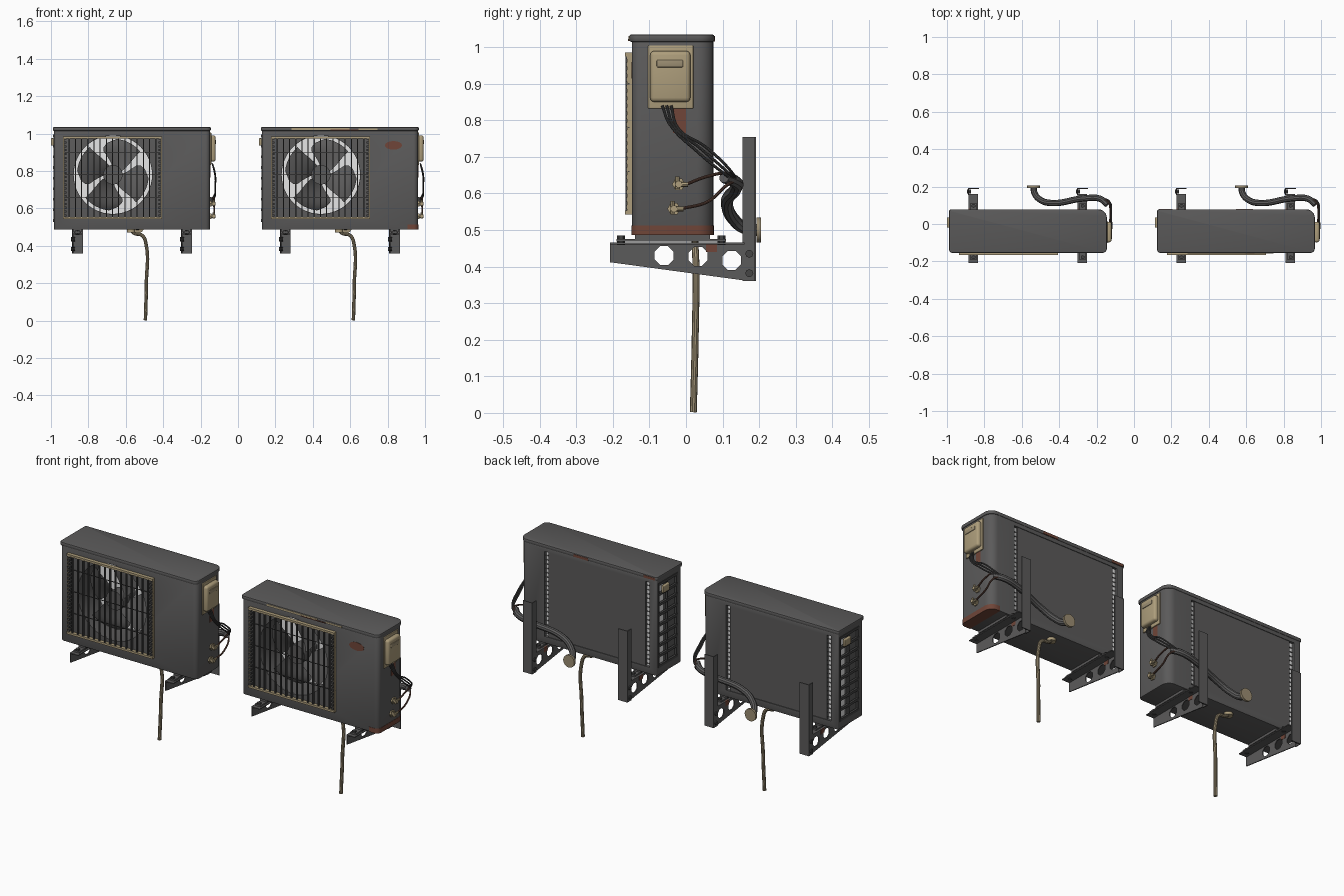
import bpy, bmesh, math
from mathutils import Matrix, Vector

if "Cube" in bpy.data.objects:
    bpy.data.objects.remove(bpy.data.objects["Cube"])

def mat(name, r, g, b):
    m = bpy.data.materials.new(name)
    m.diffuse_color = (r, g, b, 1)
    m.use_nodes = True
    m.node_tree.nodes["Principled BSDF"].inputs["Base Color"].default_value = m.diffuse_color
    return m

GREY = mat("casing_grey", 0.105, 0.103, 0.103)
DARK = mat("dark_grey", 0.06, 0.06, 0.06)
BEIGE = mat("faded_beige", 0.42, 0.34, 0.20)
RUST = mat("rust", 0.16, 0.06, 0.04)
FINS = mat("light_fins", 0.80, 0.80, 0.80)
COPPER = mat("aged_copper", 0.11, 0.055, 0.04)
PALE = mat("drain_beige", 0.33, 0.27, 0.17)
OX, TAG = 0.0, ""

def finish(ob, m, smooth=True):
    ob.data.materials.clear()
    ob.data.materials.append(m)
    bpy.ops.object.select_all(action='DESELECT')
    ob.select_set(True)
    bpy.context.view_layer.objects.active = ob
    if smooth:
        bpy.ops.object.shade_smooth_by_angle(angle=math.radians(35))
    return ob

def from_bm(name, bm, m, smooth=True):
    bmesh.ops.recalc_face_normals(bm, faces=bm.faces)
    me = bpy.data.meshes.new(name)
    bm.to_mesh(me)
    bm.free()
    ob = bpy.data.objects.new(TAG + name, me)
    bpy.context.collection.objects.link(ob)
    ob.location.x = OX
    return finish(ob, m, smooth)

def add_box(bm, x0, x1, y0, y1, z0, z1):
    M = Matrix.Translation(((x0+x1)/2, (y0+y1)/2, (z0+z1)/2)) @ Matrix.Diagonal((x1-x0, y1-y0, z1-z0, 1))
    return bmesh.ops.create_cube(bm, size=1, matrix=M)

def boxes(name, m, *bs, bevel=0):
    bm = bmesh.new()
    for b in bs:
        add_box(bm, *b)
    if bevel:
        bmesh.ops.bevel(bm, geom=bm.edges[:], offset=bevel, segments=3, profile=0.5, affect='EDGES')
    return from_bm(name, bm, m)

def add_cyl(bm, c, r, h, axis, n=16, r2=None):
    R = {'X': Matrix.Rotation(math.pi/2, 4, 'Y'), 'Y': Matrix.Rotation(math.pi/2, 4, 'X'), 'Z': Matrix()}[axis]
    bmesh.ops.create_cone(bm, cap_ends=True, segments=n, radius1=r, radius2=r if r2 is None else r2,
                          depth=h, matrix=Matrix.Translation(c) @ R)

def cyls(name, m, *cs):
    bm = bmesh.new()
    for c in cs:
        add_cyl(bm, *c)
    return from_bm(name, bm, m)

def rounded(x0, x1, y0, y1, rs):
    """Rounded rectangle; radii in order front-left, front-right, back-right, back-left."""
    pts = []
    for i, (cx, cy, sx, sy) in enumerate(((x0, y0, 1, 1), (x1, y0, -1, 1), (x1, y1, -1, -1), (x0, y1, 1, -1))):
        r = rs[i]
        for k in range(7):
            a = math.pi + i*math.pi/2 + k*math.pi/12
            pts.append((cx + sx*r + r*math.cos(a), cy + sy*r + r*math.sin(a)))
    return pts

def prism(name, pts, z0, z1, m, bevel=0):
    bm = bmesh.new()
    f = bm.faces.new([bm.verts.new((x, y, z0)) for x, y in pts])
    g = bmesh.ops.extrude_face_region(bm, geom=[f])
    bmesh.ops.translate(bm, verts=[v for v in g['geom'] if isinstance(v, bmesh.types.BMVert)], vec=(0, 0, z1-z0))
    if bevel:
        es = [e for e in bm.edges if abs(e.verts[0].co.z - e.verts[1].co.z) < 1e-6]
        bmesh.ops.bevel(bm, geom=es, offset=bevel, segments=2, profile=0.5, affect='EDGES')
    return from_bm(name, bm, m)

def to_mesh(ob, m):
    finish(ob, m, False)
    bpy.ops.object.convert(target='MESH')
    return finish(bpy.context.object, m)

def tube(name, pts, r, m):
    cu = bpy.data.curves.new(name, 'CURVE')
    cu.dimensions = '3D'
    cu.bevel_depth, cu.bevel_resolution, cu.resolution_u, cu.use_fill_caps = r, 3, 8, True
    s = cu.splines.new('BEZIER')
    s.bezier_points.add(len(pts)-1)
    for p, co in zip(s.bezier_points, pts):
        p.co = co
        p.handle_left_type = p.handle_right_type = 'AUTO'
    ob = bpy.data.objects.new(TAG + name, cu)
    bpy.context.collection.objects.link(ob)
    ob.location.x = OX
    return to_mesh(ob, m)

def side_plate(name, loops, x, t, m):
    """Flat plate in the YZ plane; later loops are holes."""
    cu = bpy.data.curves.new(name, 'CURVE')
    cu.dimensions, cu.fill_mode, cu.extrude = '2D', 'BOTH', t/2
    for lp in loops:
        s = cu.splines.new('POLY')
        s.points.add(len(lp)-1)
        for p, (u, v) in zip(s.points, lp):
            p.co = (u, v, 0, 1)
        s.use_cyclic_u = True
    ob = bpy.data.objects.new(TAG + name, cu)
    bpy.context.collection.objects.link(ob)
    ob.matrix_world = Matrix(((0, 0, 1, OX + x), (1, 0, 0, 0), (0, 1, 0, 0), (0, 0, 0, 1)))
    return to_mesh(ob, m)

def cut(ob, cutter):
    md = ob.modifiers.new("cut", 'BOOLEAN')
    md.operation, md.solver, md.object = 'DIFFERENCE', 'EXACT', cutter
    bpy.context.view_layer.objects.active = ob
    bpy.ops.object.modifier_apply(modifier=md.name)
    bpy.data.objects.remove(cutter)

def fan_blades(cx, cz, y):
    bm = bmesh.new()
    for b in range(4):
        grid = []
        for i in range(9):
            t = i/8
            r = 0.045 + 0.147*t
            start = math.radians(90*b + 20 + 42*t - 22*t*t)
            span = math.radians(74 - 30*max(0, t-0.6)**2/0.16)
            grid.append([bm.verts.new((cx + r*math.cos(start + span*k/8), y + 0.05*(k/8-0.5),
                                       cz + r*math.sin(start + span*k/8))) for k in range(9)])
        for i in range(8):
            for k in range(8):
                bm.faces.new((grid[i][k], grid[i+1][k], grid[i+1][k+1], grid[i][k+1]))
    return from_bm("fan_blades", bm, GREY)

def build_unit(x, tag, rusty):
    global OX, TAG
    OX, TAG = x, tag
    fx, fz = -0.102, 0.78
    # casing with fan opening, rear recess and left-side recess
    body = prism("casing", rounded(-0.418, 0.418, -0.148, 0.075, (0.02, 0.025, 0.045, 0.008)), 0.487, 1.02, GREY, 0.004)
    cut(body, cyls("cutter", GREY, ((fx, -0.08, fz), 0.21, 0.2, 'Y', 48)))
    cut(body, boxes("cutter", GREY, (-0.375, 0.268, 0.055, 0.2, 0.525, 0.995)))
    cut(body, boxes("cutter", GREY, (-0.5, -0.403, -0.105, 0.062, 0.53, 0.995)))
    finish(body, GREY)
    prism("lid", rounded(-0.422, 0.422, -0.155, 0.078, (0.02, 0.025, 0.045, 0.01)), 1.014, 1.035, GREY, 0.006)
    # light coil behind fan and at the back, grey rear panel
    cyls("front_coil", FINS, ((fx, 0.016, fz), 0.2095, 0.006, 'Y', 48))
    boxes("rear_coil", FINS, (-0.374, 0.267, 0.054, 0.062, 0.526, 0.994))
    boxes("rear_panel", GREY, (-0.348, 0.247, 0.062, 0.073, 0.526, 0.994))
    boxes("rear_coil_ridges", GREY, *[(a, a+0.026, 0.06, 0.064, 0.535+0.024*i, 0.541+0.024*i)
                                      for i in range(19) for a in (-0.374, 0.245)])
    # side grid
    bars = [(-0.419, -0.408, y-0.004, y+0.004, 0.53, 0.995) for y in (-0.1, -0.02, 0.058)]
    bars += [(-0.421, -0.409, -0.105, 0.062, z-0.007, z+0.007) for z in [0.535+0.0567*i for i in range(9)]]
    boxes("side_grid", DARK, *bars)
    boxes("side_coil", FINS, (-0.4035, -0.4015, 0.0, 0.055, 0.535, 0.99))
    boxes("side_handle", BEIGE, (-0.433, -0.417, -0.02, 0.036, 0.935, 0.975), bevel=0.004)
    # fan
    fan_blades(fx, fz, -0.085)
    cyls("fan_hub", GREY, ((fx, -0.095, fz), 0.052, 0.06, 'Y', 32), ((fx, -0.03, fz), 0.035, 0.08, 'Y', 16))
    # front grille
    gx0, gx1, gz0, gz1 = -0.368, 0.160, 0.542, 0.985
    boxes("grille_bars", DARK, *[(a-0.003, a+0.003, -0.165, -0.155, gz0, gz1)
                                 for a in [gx0+0.033*i for i in range(1, 16)]])
    boxes("grille_cross_bars", DARK, *[(gx0, gx1, -0.158, -0.154, z-0.0015, z+0.0015) for z in (0.66, 0.78, 0.9)])
    boxes("grille_frame", BEIGE, (gx0, gx1, -0.167, -0.146, gz1-0.011, gz1), (gx0, gx1, -0.167, -0.146, gz0, gz0+0.011),
          (gx0, gx0+0.007, -0.162, -0.146, gz0, gz1), (gx1-0.007, gx1, -0.162, -0.146, gz0, gz1))
    boxes("grille_clips", DARK, *[(a, a+0.014, -0.166, -0.148, gz0+0.015+0.0205*i, gz0+0.026+0.0205*i)
                                  for i in range(21) for a in (gx0+0.004, gx1-0.018)])
    # electrical cover on the right
    boxes("cover_plate", BEIGE, (0.415, 0.424, -0.104, 0.02, 0.832, 1.005), bevel=0.003)
    boxes("cover_box", BEIGE, (0.416, 0.447, -0.098, 0.012, 0.85, 0.99), bevel=0.012)
    boxes("cover_handle", PALE, (0.44, 0.45, -0.08, -0.008, 0.945, 0.965), bevel=0.003)
    boxes("cover_rust", RUST, (0.415, 0.4195, -0.035, 0.0, 0.765, 0.832))
    # service valves
    for i, (y, z) in enumerate(((-0.02, 0.625), (-0.033, 0.558))):
        cyls("valve_%d" % (i+1), BEIGE, ((0.43, y, z), 0.010, 0.034, 'X', 8), ((0.421, y, z), 0.018, 0.008, 'X', 6),
             ((0.437, y+0.008, z), 0.007, 0.036, 'Y', 8), ((0.437, y-0.004, z+0.004), 0.006, 0.034, 'Z', 8))
        tube("valve_pipe_%d" % (i+1), [(0.437, y+0.02, z), (0.44, 0.06, z+0.022-0.002*i), (0.43, 0.115, 0.655-0.03*i),
                                       (0.39, 0.14, 0.635)], 0.0045, COPPER)
    # cables
    for i in range(3):
        d = 0.012*i
        tube("cable_%d" % (i+1), [(0.43, -0.065+d, 0.84), (0.444, -0.045+d, 0.79-d/2), (0.445, 0.03+d, 0.715+d/2),
                                  (0.435, 0.11+d/2, 0.65+d/2), (0.39, 0.14, 0.63)], 0.004, DARK)
    # insulated pipe to the wall
    tube("insulated_pipe", [(0.425, 0.105, 0.645), (0.385, 0.135, 0.632), (0.30, 0.137, 0.615), (0.13, 0.112, 0.57),
                            (0.065, 0.13, 0.53), (0.035, 0.165, 0.503), (0.03, 0.2, 0.5)], 0.017, GREY)
    cyls("wall_rosette", PALE, ((0.03, 0.199, 0.5), 0.034, 0.012, 'Y', 24))
    # drain hose
    cyls("drain_nozzle", BEIGE, ((-0.005, 0.025, 0.482), 0.022, 0.02, 'Z', 16))
    tube("drain_hose", [(-0.005, 0.025, 0.484), (0.012, 0.025, 0.467), (0.055, 0.025, 0.455), (0.075, 0.027, 0.41),
                        (0.077, 0.025, 0.2), (0.072, 0.02, 0.002)], 0.0095, PALE)
    # wall brackets and feet
    for i, bx in enumerate((-0.291, 0.292)):
        n = "_%d" % (i+1)
        holes = [[(y + 0.028*math.cos(math.pi/8+k*math.pi/4), z + 0.028*math.sin(math.pi/8+k*math.pi/4)) for k in range(8)]
                 for y, z in ((-0.06, 0.43), (0.033, 0.428), (0.125, 0.417))]
        side_plate("bracket_arm" + n, [[(-0.208, 0.412), (0.16, 0.362), (0.16, 0.465), (-0.208, 0.465)]] + holes,
                   bx-0.024, 0.005, GREY)
        boxes("bracket_flange" + n, GREY, (bx-0.027, bx+0.024, -0.208, 0.16, 0.461, 0.466))
        boxes("bracket_post" + n, GREY, (bx-0.029, bx+0.028, 0.187, 0.192, 0.36, 0.755),
              (bx-0.029, bx-0.024, 0.155, 0.19, 0.36, 0.755))
        boxes("foot" + n, GREY, (bx-0.018, bx+0.018, -0.19, 0.11, 0.468, 0.476),
              (bx-0.022, bx+0.022, -0.14, 0.065, 0.474, 0.488))
        cyls("bracket_bolts" + n, DARK, ((bx, -0.178, 0.472), 0.011, 0.026, 'Z', 6), ((bx, 0.097, 0.472), 0.011, 0.026, 'Z', 6),
             ((bx-0.024, 0.173, 0.435), 0.011, 0.022, 'X', 8), ((bx-0.024, 0.173, 0.382), 0.011, 0.022, 'X', 8))
        boxes("bracket_rust" + n, RUST, (bx-0.028, bx-0.0205, 0.055, 0.085, 0.44, 0.466))
    # weathering on the second unit
    if rusty:
        bm = bmesh.new()
        M = Matrix.Translation((0.286, -0.148, 0.937)) @ Matrix.Diagonal((1, 1, 0.5, 1)) @ Matrix.Rotation(math.pi/2, 4, 'X')
        bmesh.ops.create_cone(bm, cap_ends=True, segments=16, radius1=0.046, radius2=0.046, depth=0.003, matrix=M)
        from_bm("front_rust_patch", bm, RUST)
        prism("base_rust", rounded(0.36, 0.4195, -0.1495, 0.0765, (0.002, 0.025, 0.045, 0.002)), 0.486, 0.513, RUST)
        boxes("lid_wear", BEIGE, (-0.26, 0.05, -0.157, -0.15, 1.02, 1.03), (0.1, 0.2, -0.157, -0.15, 1.02, 1.028))
        boxes("lid_rust", RUST, (0.0, 0.09, 0.072, 0.0795, 1.016, 1.03), (-0.41, -0.34, 0.072, 0.0795, 1.016, 1.03),
              (-0.05, 0.1, -0.158, -0.15, 1.017, 1.022))

build_unit(-0.567, "left_unit_", False)
build_unit(0.545, "right_unit_", True)
